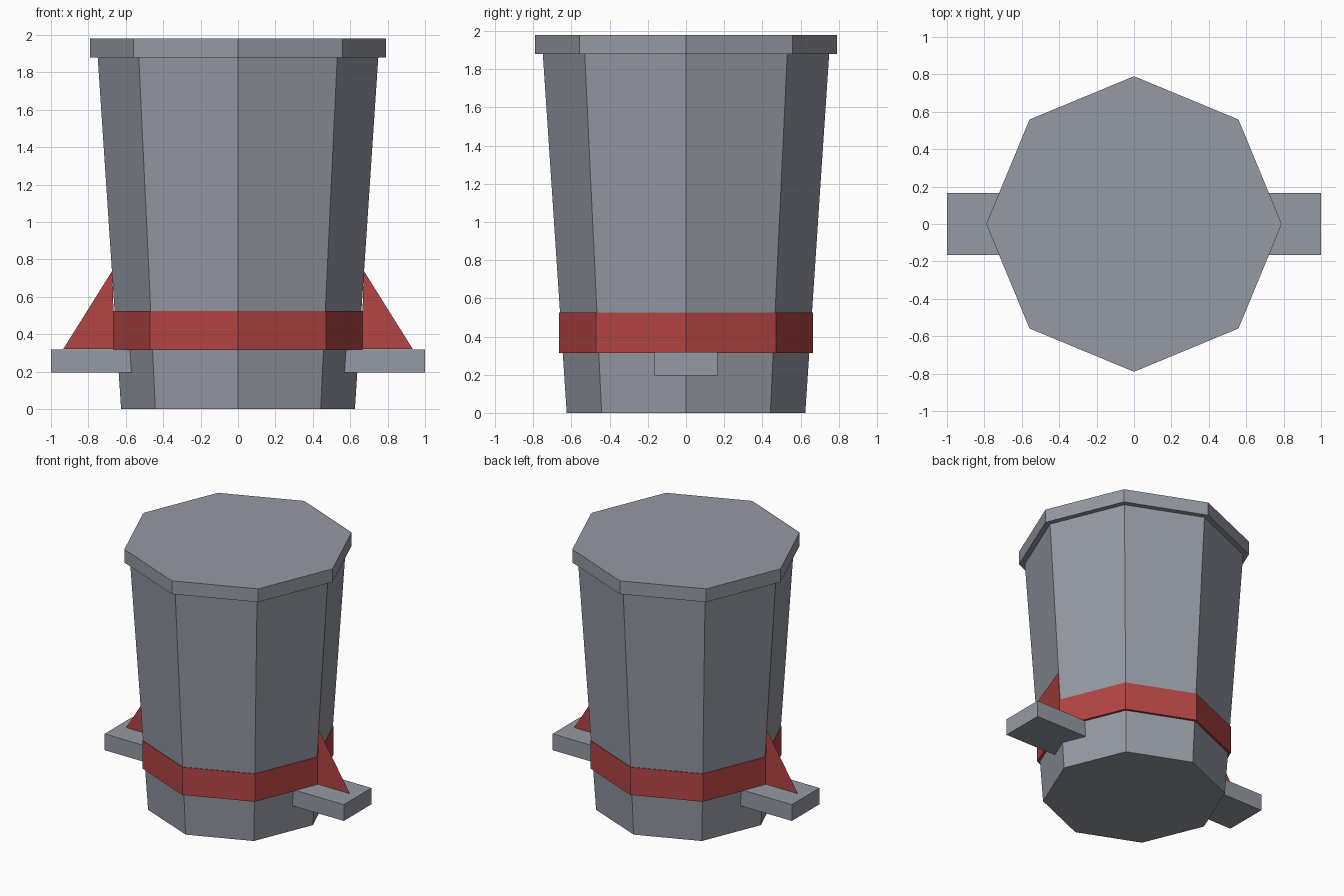
import bpy, bmesh, math

if "Cube" in bpy.data.objects:
    bpy.data.objects.remove(bpy.data.objects["Cube"])


def make_material(name, rgb):
    mat = bpy.data.materials.new(name)
    mat.diffuse_color = (*rgb, 1.0)
    mat.use_nodes = True
    mat.node_tree.nodes["Principled BSDF"].inputs["Base Color"].default_value = mat.diffuse_color
    return mat


GREY = make_material("steel grey", (0.30, 0.32, 0.37))
RED = make_material("dull red", (0.45, 0.058, 0.058))


def finish(bm, name, mat):
    mesh = bpy.data.meshes.new(name)
    bm.to_mesh(mesh)
    bm.free()
    mesh.materials.append(mat)
    obj = bpy.data.objects.new(name, mesh)
    bpy.context.collection.objects.link(obj)
    return obj


def octagon(name, r_low, r_high, z_low, z_high, mat):
    """Eight-sided drum with corners on the x and y axes."""
    bm = bmesh.new()
    rings = []
    for r, z in ((r_low, z_low), (r_high, z_high)):
        rings.append([bm.verts.new((r * math.cos(i * math.pi / 4),
                                    r * math.sin(i * math.pi / 4), z))
                      for i in range(8)])
    low, high = rings
    for i in range(8):
        j = (i + 1) % 8
        bm.faces.new((low[i], low[j], high[j], high[i]))
    bm.faces.new(low[::-1])
    bm.faces.new(high)
    return finish(bm, name, mat)


def box(name, x0, x1, y0, y1, z0, z1, mat):
    bm = bmesh.new()
    bmesh.ops.create_cube(bm, size=1)
    for v in bm.verts:
        v.co = (x1 if v.co.x > 0 else x0,
                y1 if v.co.y > 0 else y0,
                z1 if v.co.z > 0 else z0)
    return finish(bm, name, mat)


def fin(name, side, mat):
    """Thin triangular brace standing on a foot."""
    bm = bmesh.new()
    points = ((0.66, 0.32), (0.935, 0.32), (0.672, 0.74))
    bm.faces.new([bm.verts.new((side * x, 0, z)) for x, z in points])
    return finish(bm, name, mat)


# Tapered drum, overhanging lid and painted band
octagon("body", 0.625, 0.75, 0.0, 1.88, GREY)
octagon("lid", 0.79, 0.79, 1.88, 1.98, GREY)
octagon("band", 0.665, 0.665, 0.315, 0.525, RED)

# Side feet with their braces
for label, side in (("right", 1), ("left", -1)):
    x0, x1 = sorted((side * 0.55, side * 1.0))
    box(label + "_foot", x0, x1, -0.165, 0.165, 0.195, 0.318, GREY)
    fin(label + "_brace", side, RED)
